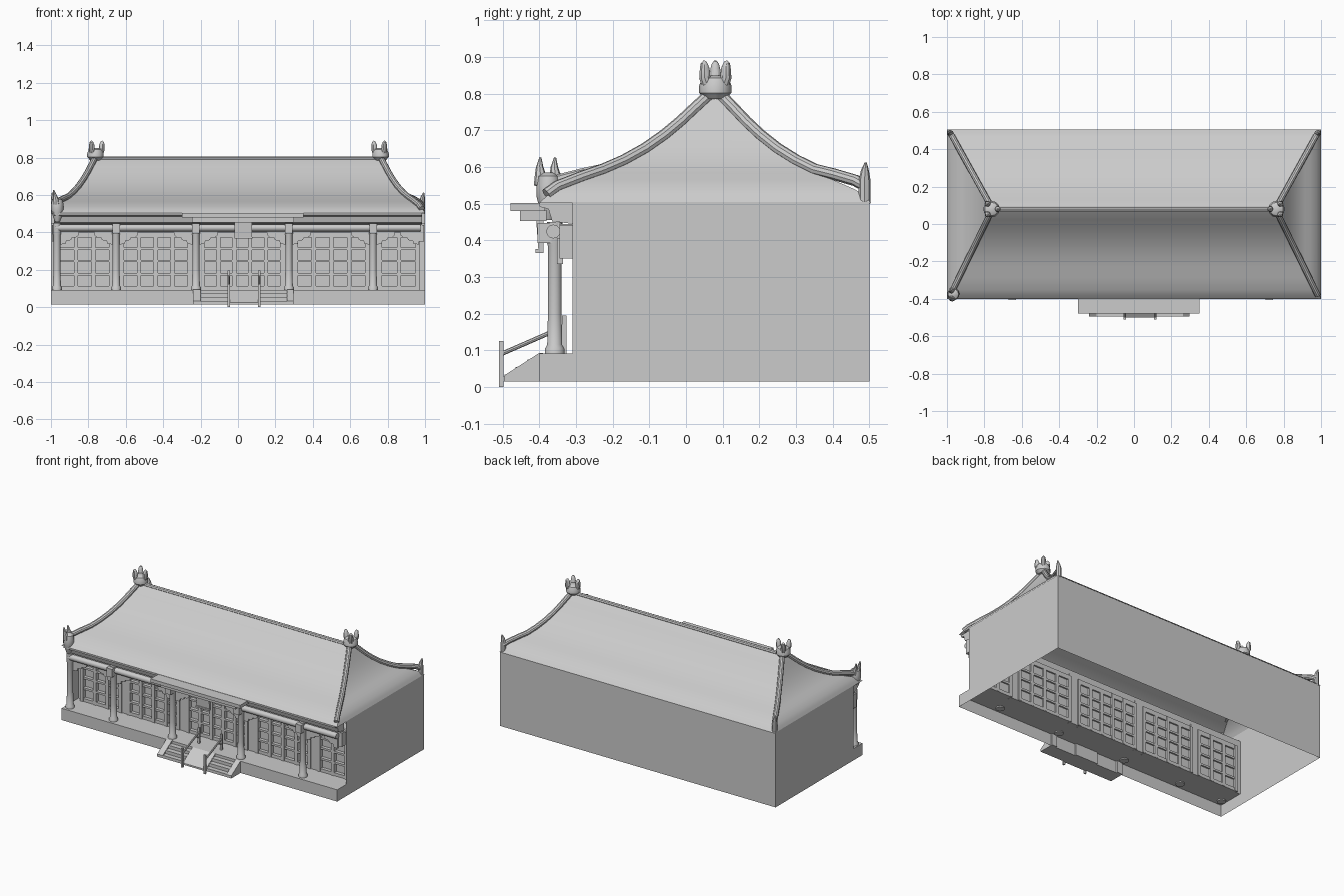
import bpy, math
from mathutils import Vector

if "Cube" in bpy.data.objects:
    bpy.data.objects.remove(bpy.data.objects["Cube"])


def mesh(name, verts, faces, smooth=False):
    me = bpy.data.meshes.new(name)
    me.from_pydata(verts, [], faces)
    me.update()
    ob = bpy.data.objects.new(name, me)
    bpy.context.collection.objects.link(ob)
    if smooth:
        bpy.ops.object.select_all(action='DESELECT')
        ob.select_set(True)
        bpy.context.view_layer.objects.active = ob
        bpy.ops.object.shade_smooth_by_angle(angle=math.radians(35))
    return ob


def boxes(name, items):
    """Several axis-aligned boxes (x0, x1, y0, y1, z0, z1) in one object."""
    v, f = [], []
    for x0, x1, y0, y1, z0, z1 in items:
        n = len(v)
        v += [(x, y, z) for z in (z0, z1) for x, y in ((x0, y0), (x1, y0), (x1, y1), (x0, y1))]
        f += [[n + i for i in q] for q in ((3, 2, 1, 0), (4, 5, 6, 7), (0, 1, 5, 4),
                                           (1, 2, 6, 5), (2, 3, 7, 6), (3, 0, 4, 7))]
    return mesh(name, v, f)


def prism(name, profile, a, b, axis='x'):
    """Profile (y, z) extruded along x, or (x, z) extruded along y."""
    n = len(profile)
    v = [(d, p, z) if axis == 'x' else (p, d, z) for d in (a, b) for p, z in profile]
    f = [list(range(n))[::-1], list(range(n, 2 * n))]
    f += [[i, (i + 1) % n, n + (i + 1) % n, n + i] for i in range(n)]
    return mesh(name, v, f)


def sweep(name, pts, radii, sides=10):
    """Round tube along a path with a radius at each point."""
    pts = [Vector(p) for p in pts]
    v, f = [], []
    for i, p in enumerate(pts):
        d = (pts[min(i + 1, len(pts) - 1)] - pts[max(i - 1, 0)]).normalized()
        ref = Vector((0, 1, 0)) if abs(d.z) > 0.8 else Vector((0, 0, 1))
        u = d.cross(ref).normalized()
        w = u.cross(d)
        for k in range(sides):
            t = 2 * math.pi * k / sides
            v.append(p + (u * math.cos(t) + w * math.sin(t)) * radii[i])
        if i:
            o = (i - 1) * sides
            f += [[o + k, o + (k + 1) % sides, o + sides + (k + 1) % sides, o + sides + k]
                  for k in range(sides)]
    f += [list(range(sides))[::-1], list(range(len(v) - sides, len(v)))]
    return mesh(name, v, f, True)


def lathe(name, x, y, prof, sides=14):
    return sweep(name, [(x, y, z) for r, z in prof], [r for r, z in prof], sides)


WALL = -0.225  # set-back window wall

# Walls: open shell at the sides and back
mesh("side_and_back_walls",
     [(x, y, z) for z in (0.015, 0.505) for x, y in ((-1, -0.31), (-1, 0.5), (1, 0.5), (1, -0.31))],
     [(0, 4, 5, 1), (1, 5, 6, 2), (2, 6, 7, 3)])

# Veranda platform: open underneath
mesh("veranda_platform",
     [(x, y, z) for x in (-1, 1) for y, z in ((-0.4, 0.015), (-0.4, 0.092), (WALL, 0.092), (-0.3, 0.015))],
     [(0, 4, 5, 1), (1, 5, 6, 2), (0, 1, 2, 3), (4, 7, 6, 5)])

# Roof: concave hipped shell
RX, RY = 0.765, 0.08
PROFILE = [(0, .502), (.04, .520), (.1, .538), (.24, .564), (.36, .584), (.48, .609), (.6, .641),
           (.71, .678), (.8, .714), (.88, .750), (.95, .781), (1, .798)]


def corner(t, sx, back):
    return sx * (1 + (RX - 1) * t), (0.505 if back else -0.4) * (1 - t) + RY * t


v, f = [], []
for t, z in PROFILE:
    v += [(*corner(t, sx, b), z) for sx, b in ((-1, 0), (1, 0), (1, 1), (-1, 1))]
for i in range(len(PROFILE) - 1):
    f += [[4 * i + k, 4 * i + (k + 1) % 4, 4 * i + 4 + (k + 1) % 4, 4 * i + 4 + k] for k in range(4)]
mesh("roof", v, f, True)

# Raised hips and main ridge
for sx in (-1, 1):
    for back in (0, 1):
        plain = sx == 1 and not back
        pts, rad = [], []
        for t, z in PROFILE[1:]:
            x, y = corner(t, sx, back)
            lift = 0.006 if plain and t < .1 else 0.009 + (0.022 * (1 - t / .36) if t < .36 and not plain else 0)
            pts.append((x - sx * 0.008, y, z + lift))
            rad.append(0.016)
        sweep("hip_ridge", pts, rad, 10)
sweep("main_ridge", [(-RX, RY, .792), (RX, RY, .792)], [0.013, 0.013], 8)

# Ridge-end ornaments: bulging base with three horns
for sx in (-1, 1):
    cx = sx * 0.762
    lathe("ridge_ornament_base", cx, RY, [(.028, .785), (.044, .802), (.044, .822), (.036, .842), (.02, .85)], 12)
    for dx, dy in ((.6, .85), (.6, -.85), (-1, 0)):
        p = [(cx + sx * dx * r, RY + dy * r, z) for r, z in
             ((.024, .82), (.034, .845), (.034, .868), (.036, .882), (.034, .889))]
        sweep("ridge_ornament_horn", p, [.016, .016, .014, .010, .004], 10)

# Upturned horns at the eave corners
for sx in (-1, 1):
    sweep("back_corner_horn", [(sx * .984, .487, .50), (sx * .984, .487, .565), (sx * .988, .488, .59),
                               (sx * .993, .49, .612)], [.016, .016, .011, .003], 8)
lathe("front_corner_ornament", -.966, -.375,
      [(.012, .455), (.022, .48), (.033, .52), (.033, .55), (.028, .575), (.012, .585)], 12)
for y in (-.357, -.397):
    sweep("front_corner_horn", [(-.972, y, .55), (-.975, y, .58), (-.98, y - .002, .60), (-.985, y, .626)],
          [.018, .015, .010, .003], 8)

# Eave underside and beams
prism("eave_soffit", [(-.40, .503), (-.40, .492), (-.375, .485), (-.365, .452), (-.31, .445), (-.31, .503)], -.985, .985)
mesh("veranda_ceiling", [(x, y, .447) for x, y in ((-1, -.31), (1, -.31), (1, WALL), (-1, WALL))], [(0, 1, 2, 3)])
sweep("front_beam", [(-.975, -.362, .424), (.975, -.362, .424)], [.019, .019], 12)
boxes("inner_beam", [(-.985, .985, -.345, -.31, .40, .445)])
boxes("end_blocks", [(s * .98 - .015, s * .98 + .015, -.345, -.305, .35, .44) for s in (-1, 1)])

# Columns with bases and capitals; the right end has none
COLS = (-.968, -.652, -.225, .272, .722)
for x in COLS:
    lathe("column", x, -.358, [(.027, .085), (.027, .105), (.021, .115), (.019, .2), (.019, .385),
                               (.022, .395), (.022, .45)])
    if x > -.9:
        boxes("column_capital", [(x - .02, x + .02, -.405, -.34, .393, .447)])

# Scalloped brackets beside the columns
BR = [(0, .405), (.1, .405), (.1, .385), (.085, .372), (.065, .372), (.058, .358), (.035, .356), (.03, .338), (0, .335)]
for x, s in [(c, s) for c in COLS for s in (-1, 1)][1:] + [(.985, -1)]:
    prism("column_bracket", [(x + s * (.016 + p), z) for p, z in BR], -.352, -.336, 'y')

# Lattice window wall with deep panes
mesh("window_panes", [(-1, WALL, .09), (1, WALL, .09), (1, WALL, .447), (-1, WALL, .447)], [(0, 1, 2, 3)])
BAYS = ((-.96, -.68, 3), (-.62, -.26, 4), (-.19, .235, 5), (.31, .69, 4), (.76, .96, 2))
for x0, x1, n in BAYS:
    items = [(x0, x1, WALL - .022, WALL + .01, z, z + h)
             for z, h in ((.09, .022), (.17, .013), (.24, .013), (.305, .013), (.372, .03))]
    for i in range(n + 1):
        c = x0 + (x1 - x0) * i / n
        items.append((c - .011, c + .011, WALL - .026, WALL + .012, .092, .40))
    boxes("window_lattice", items)
boxes("wall_posts", [(x - .034, x + .034, WALL - .02, WALL + .005, .09, .42) for x in COLS[1:]])

# Entrance canopy and blank plaque
boxes("entrance_canopy", [(-.30, .35, -.478, -.385, .480, .502), (-.245, .30, -.452, -.38, .452, .482)])
prism("plaque", [(-.41, .475), (-.402, .368), (-.388, .368), (-.388, .475)], -.018, .075)
boxes("plaque_rim", [(-.02, .077, -.41, -.388, .366, .376)])

# Entrance steps, sloping cheeks and central ramp
for x0, x1 in ((-.2, -.05), (.115, .262)):
    prism("entrance_steps", [(-.40, .015), (-.495, .015), (-.495, .034), (-.465, .034), (-.465, .055),
                             (-.432, .055), (-.432, .075), (-.40, .075)], x0, x1)
for x0, x1 in ((-.24, -.2), (.262, .298)):
    prism("step_cheek", [(-.39, .015), (-.495, .015), (-.495, .032), (-.40, .093), (-.39, .093)], x0, x1)
prism("entrance_ramp", [(-.39, .015), (-.50, .015), (-.50, .026), (-.40, .092), (-.39, .092)], -.05, .115)

# Handrails
for x in (-.05, .113):
    boxes("rail_posts", [(x - .006, x + .006, -.51, -.498, 0, .125), (x - .006, x + .006, -.338, -.326, .092, .195)])
    sweep("handrail", [(x, -.504, .09), (x, -.332, .165)], [.006, .006], 8)
    sweep("handrail_brace", [(x, -.37, .148), (x, -.332, .128)], [.004, .004], 8)
